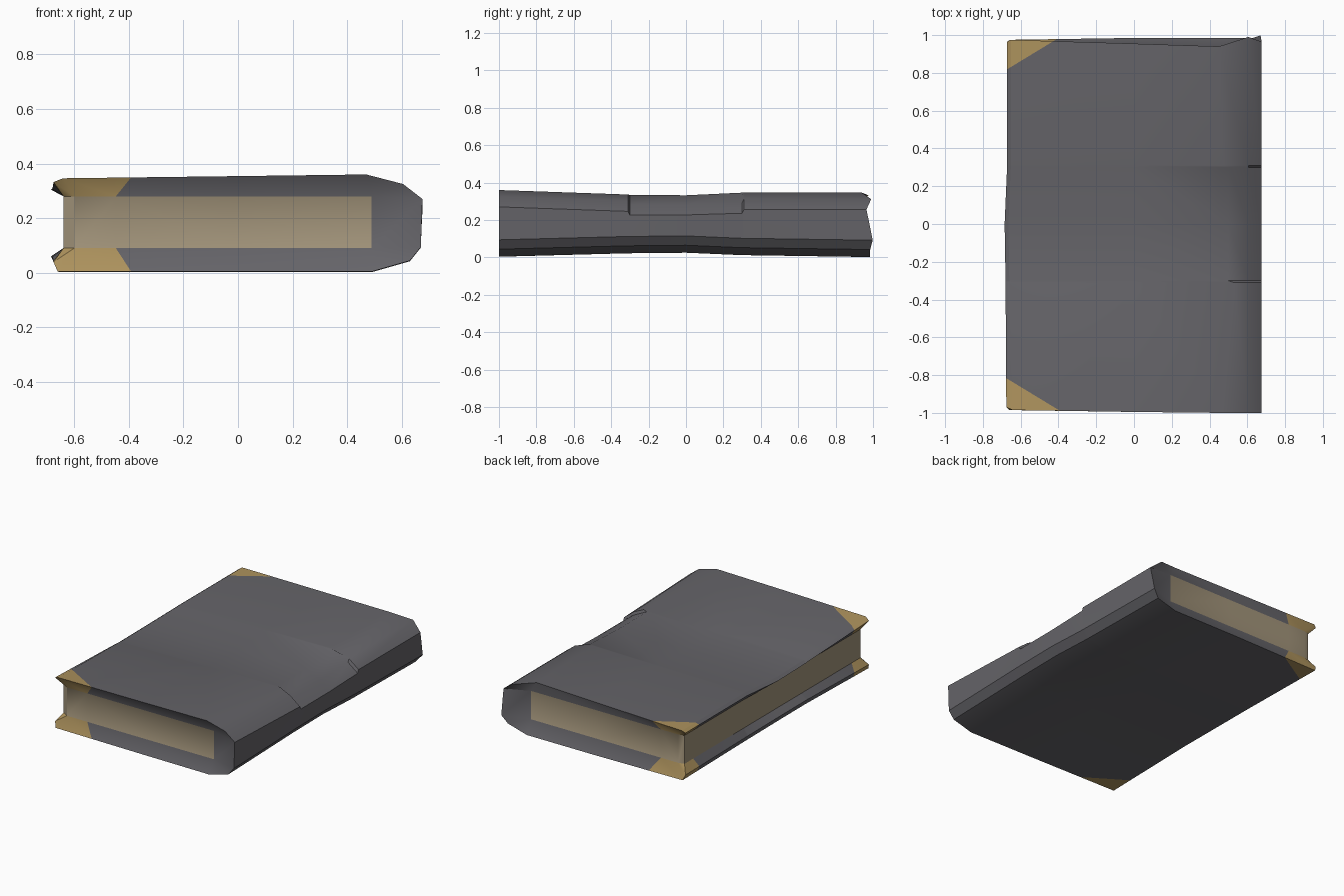
import bpy, bmesh
from mathutils import Vector

if "Cube" in bpy.data.objects:
    bpy.data.objects.remove(bpy.data.objects["Cube"])


def material(name, rgb):
    m = bpy.data.materials.new(name)
    m.diffuse_color = (*rgb, 1)
    m.use_nodes = True
    m.node_tree.nodes["Principled BSDF"].inputs["Base Color"].default_value = m.diffuse_color
    return m


mats = [material("grey cover", (0.13, 0.127, 0.14)),
        material("aged paper", (0.36, 0.295, 0.195)),
        material("brass corner", (0.42, 0.29, 0.11))]
COVER, PAPER, BRASS = 0, 1, 2


# closed cross-section of the book: bottom, rounded spine, top, fore-edge
def section(b, t, lip, drop, shoulder, top_in=0.0):
    return [(lip + .015, b), (0, b), (.49, b), (.63, b + .04), (.67, b + .09),
            (.676, t - .09 - drop), (.605, t - .035 - drop), (shoulder, t),
            (0, t - .006), (lip + .02 + top_in, t - .014), (lip, t - .028),
            (-.64, .28), (-.64, .09), (lip, b + .035)]


# length position, bottom, top, fore-edge lip, spine step, shoulder, corner wear
stations = [(-1, .004, .36, -.676, 0, .47, .015),
            (-.31, .022, .336, -.68, 0, .53, 0),
            (-.30, .022, .334, -.68, .018, .50, 0),
            (0, .025, .332, -.685, .015, .50, 0),
            (.30, .012, .346, -.672, .02, .50, 0),
            (.31, .012, .347, -.672, 0, .47, 0),
            (1, .002, .346, -.672, 0, .45, 0)]

# worn ends: length position of each section point at the two ends
front_y = [-.985, -.995, -1, -1, -1, -1, -1, -1, -.995, -.985, -.97, -.93, -.93, -.97]
back_y = [.975, .985, .985, .985, .998, .965, .99, .94, .955, .975, .965, .93, .93, .965]

# page block outline matching the section points
L, R, LO, HI = -.60, .49, .09, .28
page = [(L, LO), (0, LO), (R, LO), (R, LO), (R, LO), (R, HI), (R, HI), (R, HI),
        (0, HI), (L, HI), (L, HI), (L, HI), (L, LO), (L, LO)]

bm = bmesh.new()
rings = [[bm.verts.new((x, -.955, z)) for x, z in page]]
for i, (y, *shape) in enumerate(stations):
    ys = front_y if i == 0 else back_y if i == len(stations) - 1 else [y] * 14
    rings.append([bm.verts.new((x, yy, z)) for (x, z), yy in zip(section(*shape), ys)])
rings.append([bm.verts.new((x, .94, z)) for x, z in page])

# skin between sections; the fore-edge strip is paper
for a, c in zip(rings, rings[1:]):
    for j in range(14):
        k = (j + 1) % 14
        f = bm.faces.new((a[j], a[k], c[k], c[j]))
        f.material_index = PAPER if j == 11 else COVER

# page ends
for ring in (rings[0], rings[-1]):
    f = bm.faces.new(ring)
    f.material_index = PAPER
bmesh.ops.remove_doubles(bm, verts=bm.verts, dist=.0005)
bmesh.ops.recalc_face_normals(bm, faces=bm.faces)

# brass corners: diagonal cut at the two fore-edge corners
for s in (-1, 1):
    co = Vector((-.67, .82 * s, 0))
    no = Vector((-.17, .28 * s, 0)).normalized()
    bmesh.ops.bisect_plane(bm, geom=bm.verts[:] + bm.edges[:] + bm.faces[:],
                           plane_co=co, plane_no=no, dist=.0001)
    for f in bm.faces:
        if f.material_index == COVER and (f.calc_center_median() - co).dot(no) > 0:
            f.material_index = BRASS

mesh = bpy.data.meshes.new("closed_book")
bm.to_mesh(mesh)
bm.free()
for m in mats:
    mesh.materials.append(m)
book = bpy.data.objects.new("closed_book", mesh)
bpy.context.collection.objects.link(book)
bpy.context.view_layer.objects.active = book
book.select_set(True)
bpy.ops.object.shade_smooth_by_angle(angle=.55)
